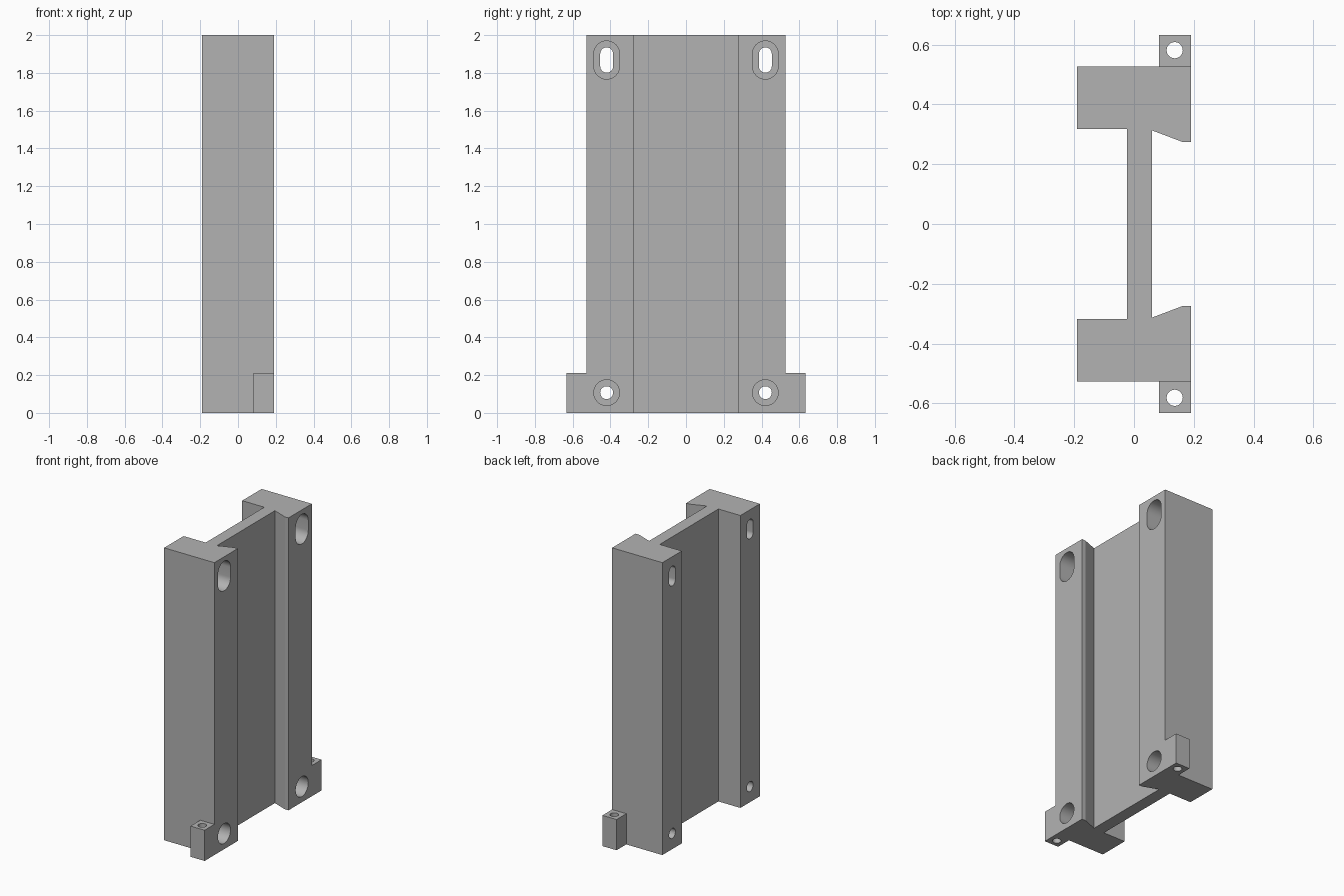
import bpy
import bmesh
import math
from mathutils import Matrix

default = bpy.data.objects.get("Cube")
if default:
    bpy.data.objects.remove(default, do_unlink=True)

HEIGHT = 2.0
HALF_X = 0.19      # half depth of the bracket
BODY_Y = 0.527     # outer side of the rails
TAB_Y = 0.632      # outer side of the feet

grey = bpy.data.materials.new("plain grey")
grey.use_nodes = True
grey.diffuse_color = (0.45, 0.45, 0.45, 1)
grey.node_tree.nodes["Principled BSDF"].inputs["Base Color"].default_value = (0.45, 0.45, 0.45, 1)


def prism(name, outline, length, matrix=Matrix()):
    """Extrude a flat outline along local z, then place it."""
    bm = bmesh.new()
    base = bm.faces.new([bm.verts.new((u, v, 0)) for u, v in outline])
    top = bmesh.ops.extrude_face_region(bm, geom=[base])["geom"]
    moved = [g for g in top if isinstance(g, bmesh.types.BMVert)]
    bmesh.ops.translate(bm, verts=moved, vec=(0, 0, length))
    bmesh.ops.transform(bm, matrix=matrix, verts=bm.verts)
    bmesh.ops.recalc_face_normals(bm, faces=bm.faces)
    mesh = bpy.data.meshes.new(name)
    bm.to_mesh(mesh)
    bm.free()
    mesh.materials.append(grey)
    obj = bpy.data.objects.new(name, mesh)
    bpy.context.collection.objects.link(obj)
    return obj


def slot(radius, low, high, centre, steps=24):
    """Outline of a round hole stretched along v from low to high."""
    points = []
    for end, start in ((high, 0), (low, math.pi)):
        for i in range(steps + 1):
            if low == high and i == steps:
                continue
            a = start + math.pi * i / steps
            points.append((centre + radius * math.cos(a), end + radius * math.sin(a)))
    return points


def combine(target, tool, operation):
    """Apply a boolean and discard the tool."""
    tool.hide_render = True
    mod = target.modifiers.new(operation.lower(), 'BOOLEAN')
    mod.operation = operation
    mod.solver = 'EXACT'
    mod.object = tool
    bpy.context.view_layer.objects.active = target
    bpy.ops.object.modifier_apply(modifier=mod.name)
    bpy.data.objects.remove(tool, do_unlink=True)


# Body: two rails joined by a web, with a dovetail channel on the +x side
half = [(0.06, 0.313), (0.163, 0.274), (HALF_X, 0.274), (HALF_X, BODY_Y),
        (-HALF_X, BODY_Y), (-HALF_X, 0.317), (-0.023, 0.317)]
outline = half + [(x, -y) for x, y in reversed(half)]
body = prism("bracket_body", outline, HEIGHT)

# Maps a (y, z) outline so that it extrudes along +x
along_x = Matrix(((0, 0, 1, 0), (1, 0, 0, 0), (0, 1, 0, 0), (0, 0, 0, 1)))

for side in (-1, 1):
    # Foot tab with its vertical hole
    inner, outer = side * (BODY_Y - 0.02), side * TAB_Y
    tab = prism("foot_tab", [(0.083, inner), (HALF_X, inner), (HALF_X, outer), (0.083, outer)], 0.21)
    combine(body, tab, 'UNION')
    pin = prism("tab_hole", slot(0.027, side * 0.581, side * 0.581, 0.136), 0.4,
                Matrix.Translation((0, 0, -0.1)))
    combine(body, pin, 'DIFFERENCE')

    # Lower round hole and upper slotted hole, both counterbored from +x
    for low, high in ((0.107, 0.107), (1.835, 1.901)):
        for radius, start in ((0.034, -0.4), (0.068, -0.01)):
            cutter = prism("screw_hole", slot(radius, low, high, side * 0.42), 0.8,
                           Matrix.Translation((start, 0, 0)) @ along_x)
            combine(body, cutter, 'DIFFERENCE')

# Smooth hole walls, sharp edges elsewhere
bpy.ops.object.select_all(action='DESELECT')
body.select_set(True)
bpy.context.view_layer.objects.active = body
bpy.ops.object.shade_smooth_by_angle(angle=math.radians(15))
